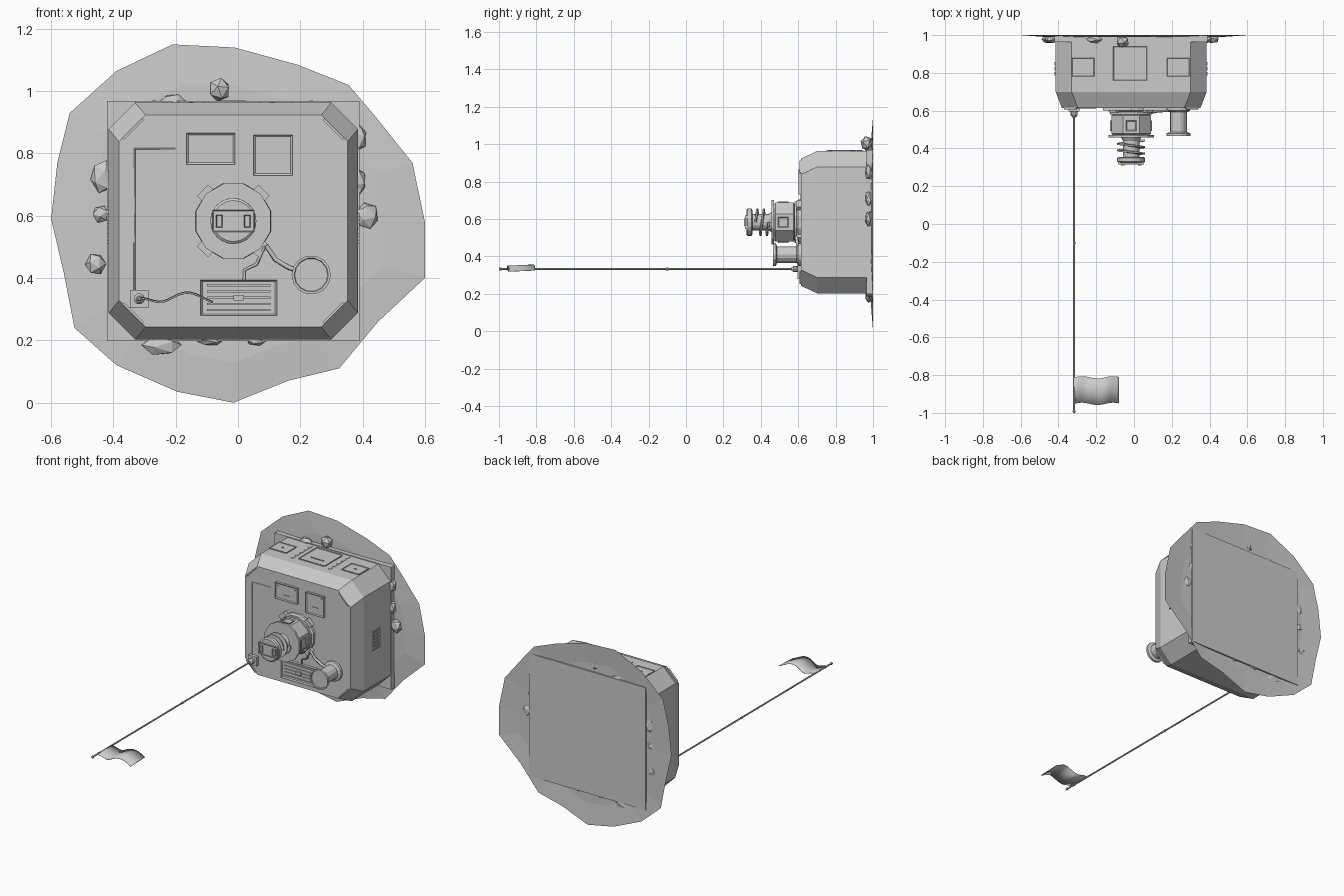
import bpy, bmesh, math, random
from mathutils import Vector, Matrix

random.seed(4)
cube = bpy.data.objects.get("Cube")
if cube:
    bpy.data.objects.remove(cube, do_unlink=True)

grey = bpy.data.materials.new("plain grey")
grey.use_nodes = True
grey.diffuse_color = (0.6, 0.6, 0.6, 1)
grey.node_tree.nodes["Principled BSDF"].inputs["Base Color"].default_value = (0.6, 0.6, 0.6, 1)

CX, CZ = -0.015, 0.583      # axis of the housing


def finish(name, bm, smooth=False, recalc=True):
    if recalc:
        bmesh.ops.recalc_face_normals(bm, faces=bm.faces[:])
    me = bpy.data.meshes.new(name)
    bm.to_mesh(me)
    bm.free()
    me.materials.append(grey)
    for p in me.polygons:
        p.use_smooth = smooth
    ob = bpy.data.objects.new(name, me)
    bpy.context.scene.collection.objects.link(ob)
    return ob


def box(name, c, s, facing=None, rim=0.008, depth=0.005, turn=0):
    """Box; with 'facing' its face on that side is recessed inside a rim."""
    bm = bmesh.new()
    bmesh.ops.create_cube(bm, size=1)
    bmesh.ops.scale(bm, vec=s, verts=bm.verts)
    if facing:
        bm.normal_update()
        f = max(bm.faces, key=lambda f: f.normal.dot(Vector(facing)))
        bmesh.ops.inset_region(bm, faces=[f], thickness=rim, depth=0)
        bmesh.ops.translate(bm, vec=Vector(facing) * -depth, verts=f.verts)
    bmesh.ops.rotate(bm, matrix=Matrix.Rotation(turn, 3, 'Y'), verts=bm.verts)
    bmesh.ops.translate(bm, vec=c, verts=bm.verts)
    return finish(name, bm)


def loft(name, rings, caps=True, smooth=False):
    """Skin a list of equal-length closed rings."""
    bm = bmesh.new()
    vs = [[bm.verts.new(p) for p in r] for r in rings]
    n = len(rings[0])
    for a, b in zip(vs, vs[1:]):
        for i in range(n):
            j = (i + 1) % n
            bm.faces.new((a[i], a[j], b[j], b[i]))
    if caps:
        bm.faces.new(vs[0])
        bm.faces.new(vs[-1])
    return finish(name, bm, smooth)


def turned(name, x, z, profile, n=16, phase=0.0):
    """Lathe (y, radius) pairs around an axis along y."""
    angles = [phase + 2 * math.pi * i / n for i in range(n)]
    return loft(name, [[(x + r * math.cos(a), y, z + r * math.sin(a)) for a in angles]
                       for y, r in profile])


def tube(name, pts, r):
    cu = bpy.data.curves.new(name, 'CURVE')
    cu.dimensions = '3D'
    cu.bevel_depth, cu.bevel_resolution, cu.use_fill_caps = r, 1, True
    sp = cu.splines.new('POLY')
    sp.points.add(len(pts) - 1)
    for p, q in zip(sp.points, pts):
        p.co = (*q, 1)
    cu.materials.append(grey)
    ob = bpy.data.objects.new(name, cu)
    bpy.context.scene.collection.objects.link(ob)


def octagon(y, w, h, cut):
    pts = [(w, h - cut), (w - cut, h), (cut - w, h), (-w, h - cut),
           (-w, cut - h), (cut - w, -h), (w - cut, -h), (w, cut - h)]
    return [(CX + u, y, CZ + v) for u, v in pts]


# Ground sheet: irregular outline rising slightly toward the middle
outline = [(-.21, 1.15), (-.01, 1.14), (.19, 1.085), (.355, 1.02), (.44, .92), (.56, .77),
           (.6, .58), (.6, .4), (.45, .26), (.325, .11), (.16, .07), (-.015, 0),
           (-.195, .035), (-.39, .12), (-.525, .24), (-.56, .42), (-.6, .59),
           (-.58, .77), (-.54, .93), (-.39, 1.065)]
bm = bmesh.new()
rim = [bm.verts.new((x, 1, z)) for x, z in outline]
inner = [bm.verts.new((x * .78, .99, CZ + (z - CZ) * .78)) for x, z in outline]
for i in range(len(rim)):
    j = (i + 1) % len(rim)
    bm.faces.new((rim[i], rim[j], inner[j], inner[i]))
bm.faces.new(inner)
bm.normal_update()
if sum(f.normal.y for f in bm.faces) > 0:
    bmesh.ops.reverse_faces(bm, faces=bm.faces[:])
finish("ground_sheet", bm, recalc=False)

# Rocks around the base: x, z, half width, half height
rocks = [(-.06, 1.005, .037, .04), (-.21, .965, .045, .027), (-.435, .725, .04, .055),
         (-.44, .605, .028, .03), (-.457, .445, .034, .036), (.415, .6, .038, .045),
         (.385, .85, .03, .045), (.385, .71, .028, .045), (-.245, .185, .065, .035),
         (-.09, .2, .045, .017), (.06, .2, .035, .018)]
for i, (x, z, w, h) in enumerate(rocks):
    bm = bmesh.new()
    bmesh.ops.create_icosphere(bm, subdivisions=1, radius=1)
    d = .034 if i == 0 else .022
    turn = Matrix.Rotation(random.uniform(0, 3), 3, 'Z') @ Matrix.Rotation(random.uniform(0, 3), 3, 'X')
    bmesh.ops.rotate(bm, matrix=turn, verts=bm.verts)
    bmesh.ops.scale(bm, vec=(w, d, h), verts=bm.verts)
    bmesh.ops.translate(bm, vec=(x, 1 - d, z), verts=bm.verts)
    finish("rock", bm)

# Housing with chamfered corners on a square base plate
box("base_plate", (CX, .982, CZ), (.81, .036, .77))
loft("housing", [octagon(.968, .4, .38, .085), octagon(.7, .4, .38, .085),
                 octagon(.615, .367, .34, .085)])
for sx in (-1, 1):
    for sz in (-1, 1):
        box("corner_trim", (CX + sx * .322, .613, CZ + sz * .295), (.09, .012, .008),
            turn=sx * sz * math.pi / 4)

# Hatches on the front and the top
for x, z, w, h in ((-.0875, .815, .155, .1), (.1125, .795, .125, .13)):
    box("front_hatch", (x, .612, z), (w, .022, h), (0, -1, 0))
    box("hatch_handle", (x, .605, z - .018), (.04, .006, .005))
    for sx in (-1, 1):
        box("hatch_bolt", (x + sx * (w / 2 - .018), .605, z + h / 2 - .018), (.006, .006, .006))
for x, y, w, h in ((-.02, .85, .18, .18), (-.27, .83, .12, .1), (.235, .83, .12, .1)):
    box("top_hatch", (x, y, .962), (w, h, .014), (0, 0, 1), .005, .003)
    box("hatch_handle", (x, y - h * .2 if w > .15 else y, .968), (w * .5 if w > .15 else .012, .006, .004))
for x in (-.15, .11):
    for k in range(5):
        box("top_vent", (x, .765 + k * .042, .963), (.014, .032, .005))

# Louvres on both sides
for side in (-1, 1):
    for y in (.795, .822, .849):
        for k in range(6):
            box("side_louvre", (CX + side * .401, y, .515 + k * .022), (.008, .018, .011))

# Turret: flange, drum, collar, screw and cap
turned("turret_flange", CX, CZ, [(.62, .125), (.6, .125), (.592, .115), (.58, .115)], 12, math.pi / 12)
turned("turret_drum", CX, CZ, [(.585, .095), (.575, .113), (.478, .113), (.468, .1)], 8, math.pi / 8)
turned("turret_collar", CX, CZ, [(.47, .124), (.458, .124)], 12, math.pi / 12)
turned("screw_shaft", CX, CZ, [(.46, .055), (.44, .043), (.345, .043)], 16)
turned("screw_cap", CX, CZ, [(.356, .062), (.35, .074), (.33, .074), (.324, .066)], 20)
for sx in (-1, 1):
    for sz in (-1, 1):
        box("flange_lug", (CX + sx * .09, .605, CZ + sz * .09), (.05, .03, .025),
            turn=sx * sz * math.pi / 4)
    box("drum_window", (CX + sx * .105, .52, CZ), (.012, .055, .055), (sx, 0, 0))
    box("drum_window", (CX, .52, CZ + sx * .105), (.055, .055, .012), (0, 0, sx))
    box("cap_slot", (CX + sx * .045, .315, CZ), (.02, .008, .04), (0, -1, 0), .004, .004)
box("cap_bar", (CX, .323, CZ), (.135, .014, .07), (0, -1, 0), .005, .003)
thread = []
for i in range(49):
    a = 2 * math.pi * 2 * i / 48
    y = .372 + .07 * i / 48
    thread.append([(CX + r * math.cos(a), y + d, CZ + r * math.sin(a))
                   for r, d in ((.035, -.007), (.074, -.004), (.074, .004), (.035, .007))])
loft("screw_thread", thread)

# Spool beside the turret, with its pipes
turned("spool", .235, .41, [(.62, .062), (.6, .062), (.592, .045), (.487, .045), (.48, .063),
                            (.466, .063), (.466, .055), (.472, .053)], 14)
tube("spool_pipe", [(.09, .59, .505), (.12, .597, .46), (.16, .6, .435), (.2, .6, .42)], .008)
tube("grille_pipe", [(.085, .59, .5), (.06, .6, .445), (.02, .605, .425), (.02, .605, .39)], .005)

# Grille
box("grille_frame", (.0025, .61, .337), (.245, .026, .115), (0, -1, 0), .008, .008)
for k in range(5):
    box("grille_bar", (.0025, .603, .297 + k * .02), (.205, .008, .007))
box("grille_latch", (.0025, .598, .337), (.034, .012, .018))

# Conduit on the front left
tube("conduit", [(-.332, .615, .36), (-.332, .615, .815), (-.2, .615, .815)], .003)

# Flag socket, pole, cable and waving flag
FX, FZ = -.317, .333
box("flag_base", (FX, .607, FZ), (.058, .024, .058))
turned("flag_socket", FX, FZ, [(.6, .018), (.575, .018), (.565, .01)], 10)
turned("flag_pole", FX, FZ, [(.6, .005), (-.99, .005)], 8)
for y in (-.1, -.93):
    turned("pole_joint", FX, FZ, [(y + .006, .007), (y - .006, .007)], 8)
turned("pole_tip", FX, FZ, [(-.984, .004), (-.989, .008), (-.995, .008), (-1, .004)], 8)

bm = bmesh.new()
rows = []
for i in range(21):
    t = i / 20
    x = FX + .237 * t
    z = FZ + .004 - .017 * math.sin(t * 2 * math.pi * 1.15) * min(1, t * 3)
    rows.append([bm.verts.new((x, y + .006 * math.sin(t * 9), z + lean))
                 for y, lean in ((-.952, -.003), (-.88, 0), (-.812, .003))])
for a, b in zip(rows, rows[1:]):
    for k in range(2):
        bm.faces.new((a[k], b[k], b[k + 1], a[k + 1]))
flag = finish("flag", bm, smooth=True)
thick = flag.modifiers.new("thickness", 'SOLIDIFY')
thick.thickness = .002
